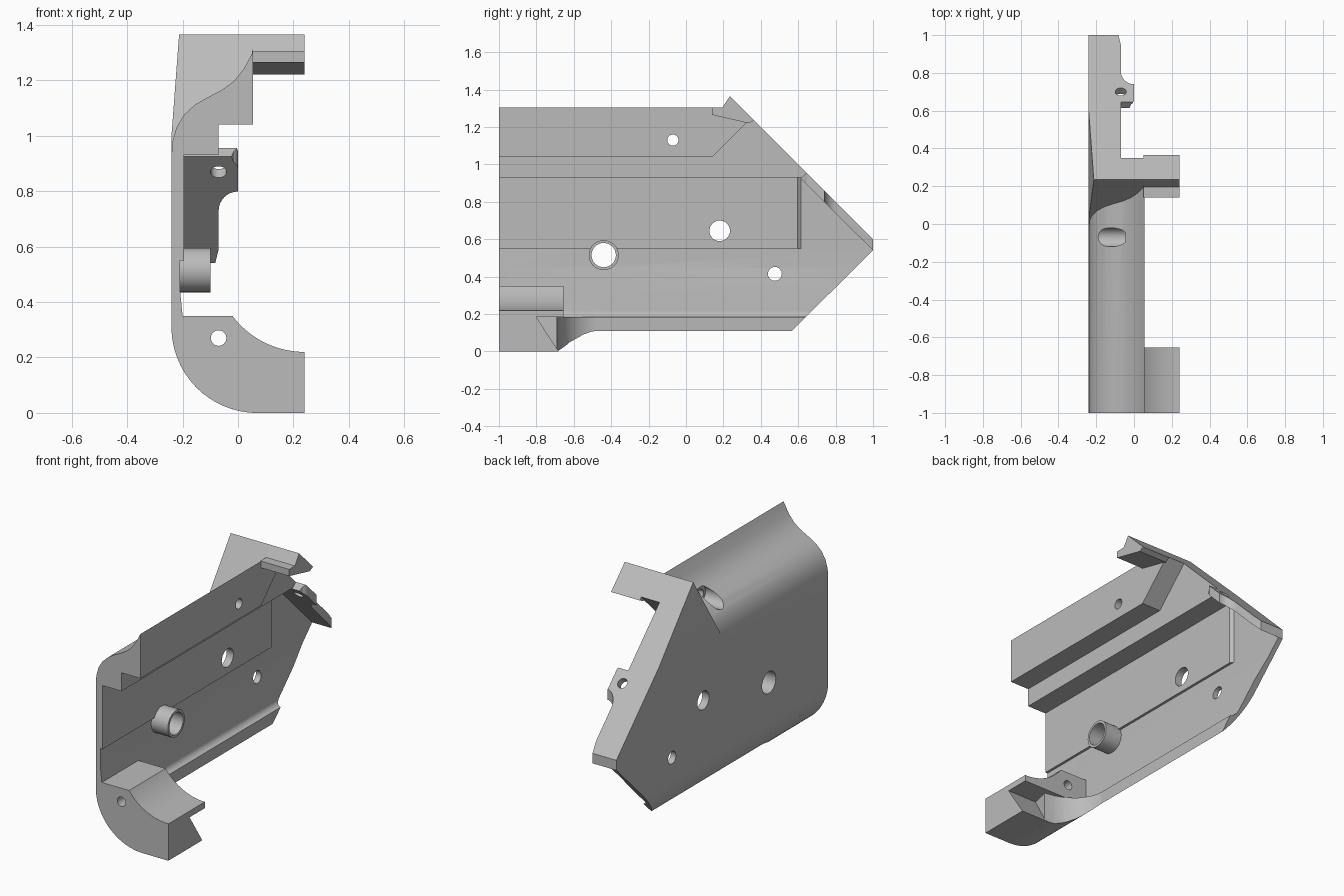
import bpy, bmesh, math

cube = bpy.data.objects.get("Cube")
if cube:
    bpy.data.objects.remove(cube, do_unlink=True)

GREY = (0.5, 0.5, 0.5, 1)
mat = bpy.data.materials.new("plain grey")
mat.use_nodes = True
mat.diffuse_color = GREY
mat.node_tree.nodes["Principled BSDF"].inputs["Base Color"].default_value = GREY


def prism(name, axis, pts, a, b):
    """Extrude a 2D outline along an axis from a to b."""
    place = {"x": lambda p, t: (t, p[0], p[1]),
             "y": lambda p, t: (p[0], t, p[1]),
             "z": lambda p, t: (p[0], p[1], t)}[axis]
    bm = bmesh.new()
    lo, hi = ([bm.verts.new(place(p, t)) for p in pts] for t in (a, b))
    bm.faces.new(lo)
    bm.faces.new(hi)
    for i in range(len(pts)):
        j = (i + 1) % len(pts)
        bm.faces.new((lo[i], lo[j], hi[j], hi[i]))
    bmesh.ops.recalc_face_normals(bm, faces=bm.faces)
    me = bpy.data.meshes.new(name)
    bm.to_mesh(me)
    bm.free()
    me.materials.append(mat)
    ob = bpy.data.objects.new(name, me)
    bpy.context.collection.objects.link(ob)
    return ob


def arc(cx, cy, r, start, end, n=16):
    angles = [math.radians(start + (end - start) * i / n) for i in range(n + 1)]
    return [(cx + r * math.cos(t), cy + r * math.sin(t)) for t in angles]


def rod(name, axis, u, v, r, a, b):
    return prism(name, axis, arc(u, v, r, 0, 348.75, 31), a, b)


def boolean(ob, tool, op="DIFFERENCE", keep=False):
    mod = ob.modifiers.new("cut", "BOOLEAN")
    mod.operation, mod.solver, mod.object = op, "EXACT", tool
    bpy.context.view_layer.update()
    bpy.ops.object.select_all(action="DESELECT")
    bpy.context.view_layer.objects.active = ob
    ob.select_set(True)
    bpy.ops.object.modifier_apply(modifier=mod.name)
    if not keep:
        bpy.data.objects.remove(tool, do_unlink=True)


# Long shell: rounded wall with a lower lip and a stepped upper rail
s_curve = [(-.24, .93), (-.236, .98), (-.222, 1.03), (-.195, 1.075),
           (-.155, 1.112), (-.11, 1.138), (-.06, 1.164), (-.015, 1.197),
           (.02, 1.24), (.042, 1.28), (.055, 1.305)]
lower_round = arc(.07, .31, .31, 180, 220)
shell = prism("shell_wall", "y",
              s_curve + [(.055, 1.04), (-.07, 1.04), (-.07, .93), (-.21, .93),
                         (-.21, .45), (-.2, .35)]
              + arc(-.165, .218, .035, 180, 270, 6)
              + lower_round[::-1], -1, 1)
boolean(shell, prism("side_outline", "x",
                     [(-1.1, -.1), (-1.1, 1.5), (.1, 1.5), (1, .6), (1, .54),
                      (.56, .105), (.46, -.1)], -1, 1), "INTERSECT")
boolean(shell, prism("rail_end_cut", "x",
                     [(.14, .9), (.14, 1.04), (.35, 1.25), (1.1, 1.25), (1.1, .9)],
                     -.07, 1))

# Raised strip along the inner wall, with a sloping end
panel = prism("inner_panel", "z",
              [(-.22, -1), (-.195, -1), (-.195, .595), (-.21, .615), (-.22, .615)],
              .55, .93)

# Round boss on the inner wall
boss = rod("screw_boss", "x", -.44, .515, .08, -.22, -.10)

# Holes through the wall, and a counterbore in the curved top
for y, z, r, parts in ((-.44, .515, .065, (shell, panel, boss)),
                       (.18, .645, .055, (shell, panel)),
                       (.475, .415, .037, (shell,)),
                       (-.07, 1.13, .03, (shell,))):
    for part in parts:
        boolean(part, rod("hole", "x", y, z, r, -.4, .4))
boolean(shell, rod("counterbore", "x", -.07, 1.13, .05, -.4, -.045))

# Solid wedge behind the curved top, leaning inward near its peak
wedge = prism("rear_wedge", "x",
              [(.235, 1.365), (0, .95), (0, .93), (.67, .93)], -.3, -.07)
boolean(wedge, prism("wedge_outline", "y",
                     [(-.24, .9), (-.24, 1), (-.21, 1.4), (0, 1.4), (0, .9)],
                     -.5, 1), "INTERSECT")
prism("wedge_bridge", "x",
      [(.235, 1.365), (.1, 1.127), (.227, 1.127), (.35, 1.25)], -.07, .055)

# Hooked arm across the top
prism("top_arm", "x",
      [(.14, 1.305), (.195, 1.305), (.235, 1.365), (.365, 1.235),
       (.335, 1.22), (.14, 1.265)], .05, .24)

# Slanted rear flange with a rounded ear
flange = prism("rear_flange", "x",
               [(.645, .955), (1, .6), (1, .54), (.613, .925)], -.3, .1)
boolean(flange, prism("flange_outline", "z",
                      [(-.24, .5), (-.07, .5), (-.07, .61), (-.025, .61)]
                      + arc(-.03, .66, .03, -60, 0, 5)
                      + arc(0, .81, .07, 270, 180, 8)
                      + [(-.07, .95), (-.085, 1.01), (-.24, 1.01)],
                      .3, 1.2), "INTERSECT")
ear_hole = rod("ear_hole", "z", 0, 0, .029, -.2, .2)
ear_hole.location = (-.07, .685, .885)
ear_hole.rotation_euler = (math.radians(-45), 0, 0)
boolean(flange, ear_hole)

# Front foot block with a scooped top and an undercut
foot = prism("front_foot", "y",
             [(-.24, .35)] + arc(.07, .31, .31, 180, 270, 24)
             + [(.24, 0)] + arc(.24, .545, .325, 270, 216.87, 16), -1, -.6)
boolean(foot, prism("foot_outline", "x",
                    [(-1.1, -.1), (-1.1, .5), (-.655, .5), (-.655, .183),
                     (-.8, .183), (-.68, 0), (-.614, -.1)], -1, 1), "INTERSECT")
boolean(foot, rod("foot_hole", "y", -.07, .27, .028, -1.2, -.5))

# Curved web blending the foot into the lower lip
web = prism("foot_web", "y",
            arc(.07, .31, .31, 204.2, 270, 20) + [(.07, .183)], -.9, -.4)
boolean(web, prism("web_outline", "z",
                   [(-.3, -.82), (.04, -.82), (.07, -.69), (.01, -.68),
                    (-.04, -.66), (-.1, -.62), (-.13, -.58), (-.149, -.55),
                    (-.162, -.51), (-.167, -.48), (-.3, -.48)],
                   -.1, .4), "INTERSECT")

# Smooth the curves and keep the edges sharp
for ob in bpy.context.collection.objects:
    if ob.type == "MESH" and mat.name in ob.data.materials:
        bpy.ops.object.select_all(action="DESELECT")
        bpy.context.view_layer.objects.active = ob
        ob.select_set(True)
        bpy.ops.object.shade_smooth_by_angle(angle=math.radians(25))
